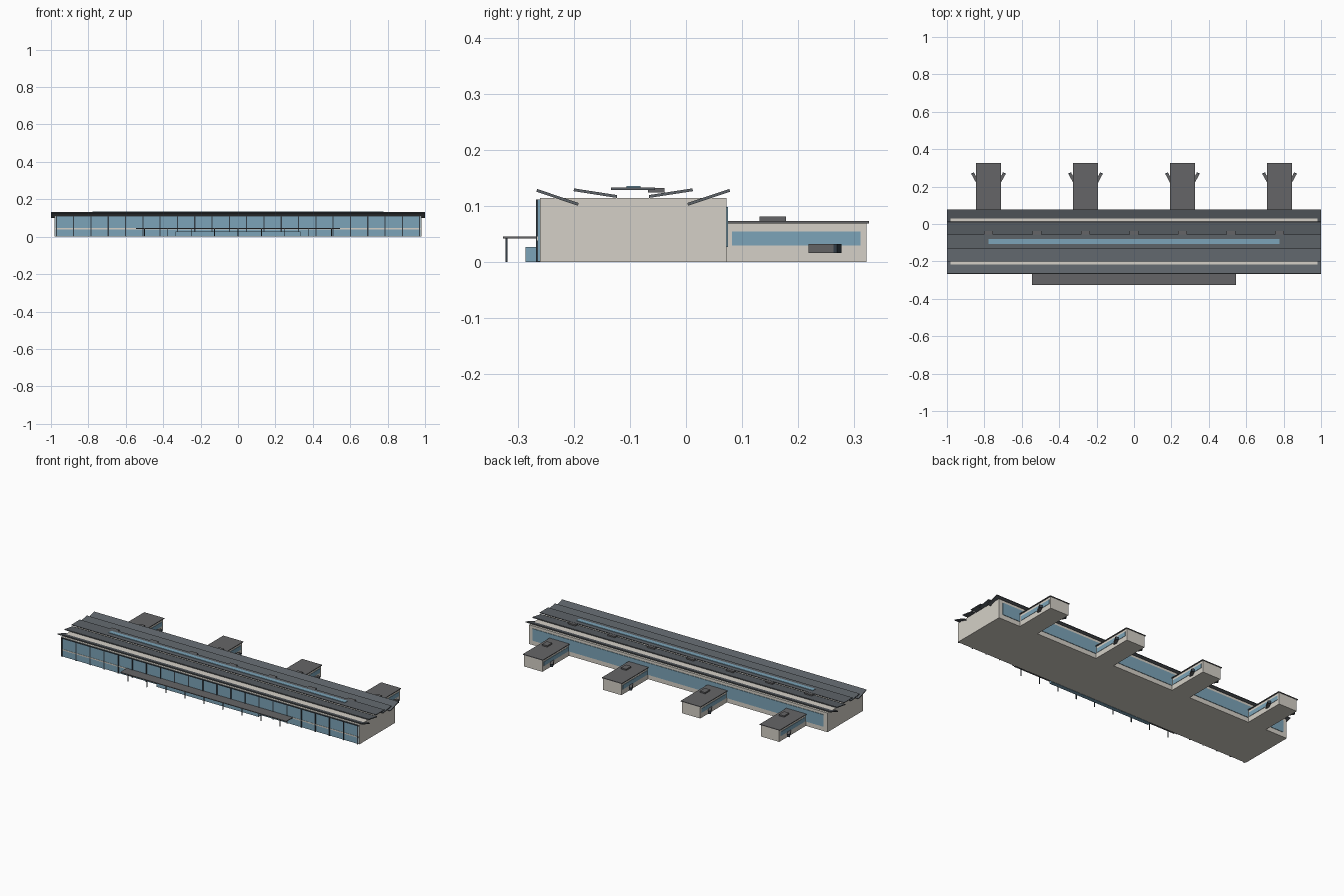
import bpy, math

if "Cube" in bpy.data.objects:
    bpy.data.objects.remove(bpy.data.objects["Cube"])


def material(name, rgb):
    m = bpy.data.materials.new(name)
    m.diffuse_color = (*rgb, 1)
    m.use_nodes = True
    m.node_tree.nodes["Principled BSDF"].inputs["Base Color"].default_value = m.diffuse_color
    return m


WALL = material("warm_concrete", (0.66, 0.63, 0.57))
GLASS = material("blue_glass", (0.20, 0.37, 0.48))
ROOF = material("roof_metal", (0.11, 0.125, 0.14))
FLAT = material("flat_roof_grey", (0.13, 0.13, 0.135))
DARK = material("dark_frame", (0.035, 0.05, 0.065))


def box(name, x, y, z, mat):
    """Box given as (min, max) ranges on each axis."""
    bpy.ops.mesh.primitive_cube_add(size=1, location=[(a + b) / 2 for a, b in (x, y, z)])
    o = bpy.context.object
    o.name = name
    o.scale = [b - a for a, b in (x, y, z)]
    bpy.ops.object.transform_apply(location=False, rotation=False, scale=True)
    o.data.materials.append(mat)
    return o


def slab(name, start, end, thick=0.005):
    """Full-length roof blade running between two (y, z) points."""
    dy, dz = end[0] - start[0], end[1] - start[1]
    length = math.hypot(dy, dz)
    o = box(name, (-1, 1), (-length / 2, length / 2), (-thick / 2, thick / 2), ROOF)
    o.location = (0, (start[0] + end[0]) / 2, (start[1] + end[1]) / 2)
    o.rotation_euler.x = math.atan2(dz, dy)


# main hall
box("main_hall", (-0.98, 0.98), (-0.26, 0.072), (0, 0.114), WALL)

# overlapping roof blades, stepping up to a flat centre
slab("roof_blade_front_outer", (-0.266, 0.128), (-0.192, 0.103))
slab("roof_blade_front_inner", (-0.200, 0.129), (-0.123, 0.117))
slab("roof_blade_centre", (-0.134, 0.131), (-0.055, 0.131), 0.004)
slab("roof_blade_back_inner", (-0.066, 0.117), (0.012, 0.129))
slab("roof_blade_back_outer", (0.003, 0.103), (0.078, 0.128))
box("roof_skylight", (-0.777, 0.777), (-0.106, -0.081), (0.131, 0.136), GLASS)
for i in range(-3, 4):
    x = i * 0.259
    box("roof_vent", (x - 0.024, x + 0.024), (-0.068, -0.038), (0.124, 0.132), FLAT)

# front curtain wall
box("front_glazing", (-0.975, 0.975), (-0.264, -0.258), (0.002, 0.112), GLASS)
box("front_transom", (-0.975, 0.975), (-0.2655, -0.26), (0.039, 0.046), WALL)
for i in range(22):
    x = -0.971 + i * 1.942 / 21
    box("front_mullion", (x - 0.003, x + 0.003), (-0.267, -0.26), (0.0, 0.112), DARK)
box("front_head_rail", (-0.975, 0.975), (-0.266, -0.26), (0.107, 0.112), DARK)

# rear glazing above a solid sill
box("rear_glazing", (-0.955, 0.955), (0.07, 0.075), (0.027, 0.098), GLASS)

# entrance canopy, posts and glazed lobby
box("entrance_canopy", (-0.545, 0.545), (-0.326, -0.262), (0.042, 0.046), FLAT)
for i in range(9):
    x = -0.5 + i * 0.125
    box("canopy_post", (x - 0.002, x + 0.002), (-0.322, -0.318), (0, 0.043), DARK)
box("entrance_lobby", (-0.335, 0.335), (-0.286, -0.262), (0, 0.027), GLASS)

# gate piers with side windows, roof unit and splayed boarding bridges
for cx in (-0.778, -0.259, 0.259, 0.778):
    box("gate_pier", (cx - 0.06, cx + 0.06), (0.07, 0.322), (0, 0.07), WALL)
    box("gate_roof", (cx - 0.066, cx + 0.066), (0.074, 0.326), (0.069, 0.073), FLAT)
    box("gate_roof_unit", (cx + 0.009, cx + 0.043), (0.131, 0.178), (0.073, 0.081), FLAT)
    for s in (-1, 1):
        xs = sorted((cx + s * 0.058, cx + s * 0.062))
        box("gate_window", xs, (0.082, 0.311), (0.030, 0.055), GLASS)
        bridge = box("boarding_bridge", (-0.008, 0.008), (-0.029, 0.023), (-0.008, 0.008), FLAT)
        cab = box("bridge_cab", (-0.0085, 0.0085), (0.021, 0.028), (-0.008, 0.008), DARK)
        for part in (bridge, cab):
            # rotate about the bridge centre, not the part centre
            a = -s * math.radians(28)
            off = part.location.y
            part.location = (cx + s * 0.072 - off * math.sin(a), 0.248 + off * math.cos(a), 0.024)
            part.rotation_euler.z = a
